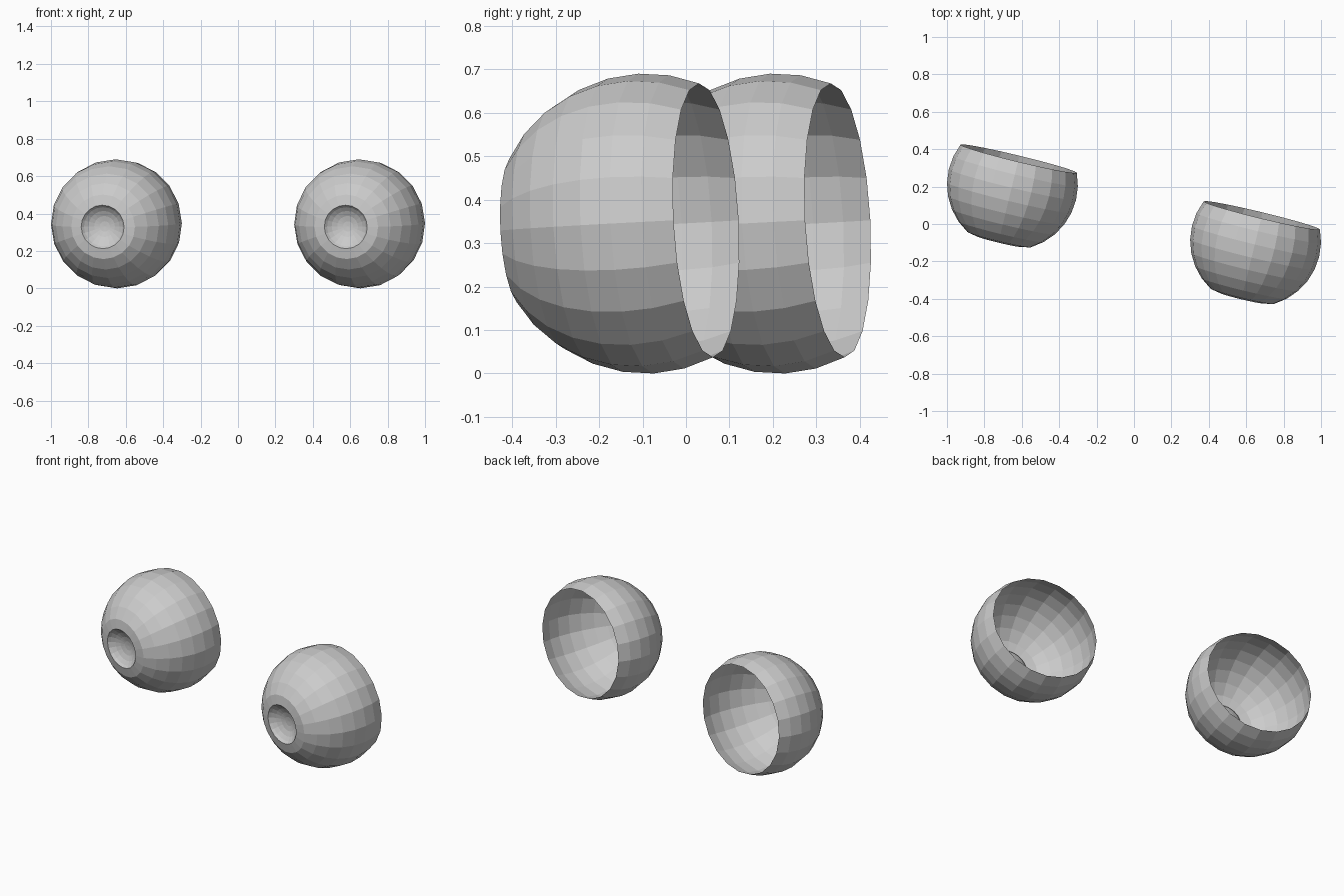
import bpy, bmesh
from math import sin, cos, pi, radians
from mathutils import Matrix

if "Cube" in bpy.data.objects:
    bpy.data.objects.remove(bpy.data.objects["Cube"])

SIDES = 20
R = 0.35

grey = bpy.data.materials.new("light grey")
grey.diffuse_color = (0.6, 0.6, 0.6, 1)
grey.use_nodes = True
grey.node_tree.nodes["Principled BSDF"].inputs["Base Color"].default_value = grey.diffuse_color

# Profile as (radius, forward distance): open back rim to front, in 12 degree steps
profile = [(R * cos(radians(a)), R * sin(radians(a))) for a in range(-24, 61, 12)]
# flat ring and concave iris dish
profile += [(0.118, 0.314), (0.106, 0.300), (0.085, 0.284), (0.057, 0.271), (0.028, 0.264)]
DISH_CENTRE = 0.262


def eyeball(name, location):
    bm = bmesh.new()
    rings = []
    for r, d in profile:
        rings.append([bm.verts.new((r * sin(2 * pi * i / SIDES), -d,
                                    0.987 * r * cos(2 * pi * i / SIDES)))
                      for i in range(SIDES)])
    for a, b in zip(rings, rings[1:]):
        for i in range(SIDES):
            j = (i + 1) % SIDES
            bm.faces.new((a[i], a[j], b[j], b[i]))
    # close the dish
    tip = bm.verts.new((0, -DISH_CENTRE, 0))
    last = rings[-1]
    for i in range(SIDES):
        bm.faces.new((last[i], last[(i + 1) % SIDES], tip))
    bm.normal_update()
    # make sure the shell faces outward
    if rings[2][0].link_faces[0].normal.dot(rings[2][0].co) < 0:
        bmesh.ops.reverse_faces(bm, faces=bm.faces[:])
    # look slightly sideways and down
    bm.transform(Matrix.Rotation(radians(-13.6), 4, 'Z') @ Matrix.Rotation(radians(3), 4, 'X'))
    mesh = bpy.data.meshes.new(name)
    bm.to_mesh(mesh)
    bm.free()
    mesh.materials.append(grey)
    obj = bpy.data.objects.new(name, mesh)
    obj.location = location
    bpy.context.collection.objects.link(obj)


eyeball("left_eyeball", (-0.65, 0.211, 0.345))
eyeball("right_eyeball", (0.65, -0.092, 0.345))
